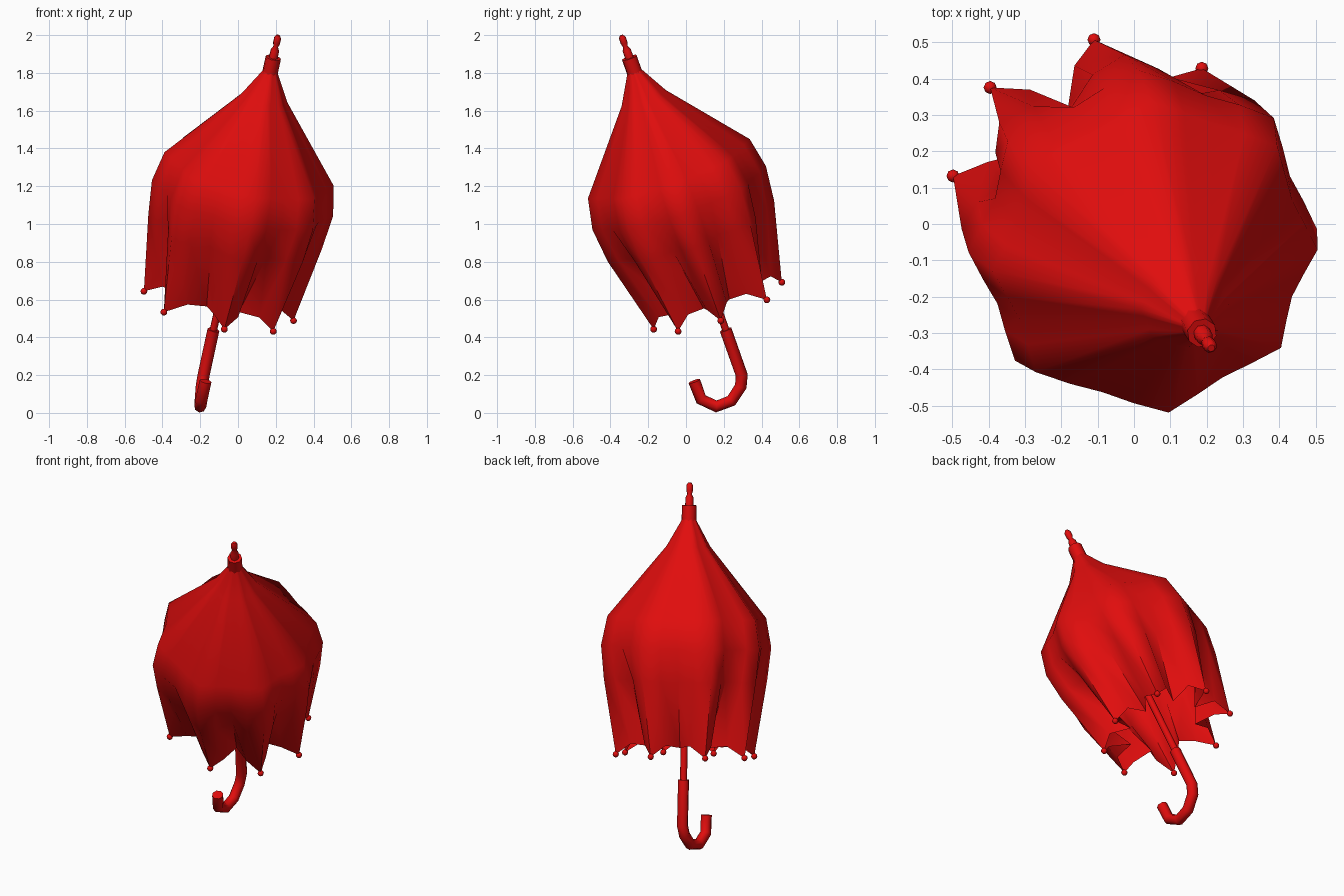
import bpy, bmesh
from math import cos, sin, pi, radians
from mathutils import Vector, Matrix

if "Cube" in bpy.data.objects:
    bpy.data.objects.remove(bpy.data.objects["Cube"])

# Tilted umbrella frame: shaft runs along local z
axis = Vector((0.203, -0.327, 0.923)).normalized()
side = Vector((0.85, 0.527, 0)).normalized()
up = axis.cross(side)
FRAME = Matrix((side, up, axis)).transposed().to_4x4()
FRAME.translation = (-0.193, 0.312, 0.153)

red = bpy.data.materials.new("red")
red.diffuse_color = (0.75, 0.004, 0.004, 1)
red.use_nodes = True
red.node_tree.nodes["Principled BSDF"].inputs["Base Color"].default_value = red.diffuse_color


def finish(name, bm, angle=50):
    bmesh.ops.recalc_face_normals(bm, faces=bm.faces)
    me = bpy.data.meshes.new(name)
    bm.to_mesh(me)
    bm.free()
    me.materials.append(red)
    ob = bpy.data.objects.new(name, me)
    bpy.context.collection.objects.link(ob)
    bpy.ops.object.select_all(action='DESELECT')
    ob.select_set(True)
    bpy.context.view_layer.objects.active = ob
    bpy.ops.object.shade_smooth_by_angle(angle=radians(angle))
    return ob


def polar(r, deg, z):
    a = radians(deg)
    return FRAME @ Vector((r * cos(a), r * sin(a), z))


def skin(bm, rings, caps=False):
    rows = [[bm.verts.new(p) for p in ring] for ring in rings]
    n = len(rows[0])
    for a, b in zip(rows, rows[1:]):
        for i in range(n):
            j = (i + 1) % n
            bm.faces.new((a[i], a[j], b[j], b[i]))
    if caps:
        bm.faces.new(rows[0])
        bm.faces.new(rows[-1])


def lathe(name, profile, n=8):
    bm = bmesh.new()
    skin(bm, [[polar(r, 360 * i / n, z) for i in range(n)] for r, z in profile], True)
    return finish(name, bm)


# Canopy: eight ribs, four columns per panel (rib, quarter, middle, quarter)
ribs = [11.5, 61.6, 111, 151, 193, 245, 291, 329]
tip_r = [0.392, 0.364, 0.388, 0.405, 0.405, 0.36, 0.38, 0.404]
angles = []
for a, b in zip(ribs, ribs[1:] + [ribs[0] + 360]):
    angles += [a + (b - a) * k / 4 for k in range(4)]
# radius and height at rib, quarter and middle; the cloth folds in toward the hem
rows = [((0.035, 1.80), (0.034, 1.80), (0.034, 1.80)),
        ((0.125, 1.64), (0.118, 1.64), (0.114, 1.64)),
        ((0.457, 1.237), (0.425, 1.237), (0.41, 1.237)),
        ((0.490, 1.07), (0.458, 1.07), (0.44, 1.07)),
        ((0.470, 0.88), (0.430, 0.88), (0.365, 0.88)),
        ((0, 0.45), (0.325, 0.515), (0.21, 0.50))]
rings = []
for row in rows:
    ring = []
    for i, a in enumerate(angles):
        r, z = row[(0, 1, 2, 1)[i % 4]]
        ring.append(polar(r or tip_r[i // 4], a, z))
    rings.append(ring)
bm = bmesh.new()
skin(bm, rings)
finish("canopy", bm, 60)

# Rib end beads
bm = bmesh.new()
for p in rings[-1][::4]:
    bmesh.ops.create_uvsphere(bm, u_segments=8, v_segments=6, radius=0.018,
                              matrix=Matrix.Translation(p))
finish("rib_tips", bm, 60)

# Shaft, ferrule collar and spike
lathe("shaft", [(0.02, 0.28), (0.02, 1.8)])
lathe("ferrule", [(0.042, 1.775), (0.042, 1.872)])
lathe("spike", [(0.024, 1.86), (0.023, 1.915), (0.013, 1.935), (0.019, 1.955),
                (0.019, 1.985), (0.01, 2.0)])

# Hooked handle swept along its path
path = [Vector(p) for p in [(-0.13, 0.21, 0.44), (-0.182, 0.295, 0.20),
                            (-0.192, 0.29, 0.14), (-0.198, 0.24, 0.064),
                            (-0.2, 0.16, 0.034), (-0.193, 0.08, 0.072),
                            (-0.172, 0.044, 0.168)]]
normal = (path[1] - path[0]).cross(path[4] - path[1]).normalized()
rings = []
for i, p in enumerate(path):
    d0 = (p - path[max(i - 1, 0)]).normalized()
    d1 = (path[min(i + 1, len(path) - 1)] - p).normalized()
    w = normal.cross((d0 + d1).normalized()).normalized()
    rings.append([p + 0.032 * (normal * cos(k * pi / 4) + w * sin(k * pi / 4))
                  for k in range(8)])
bm = bmesh.new()
skin(bm, rings, True)
finish("handle", bm)
